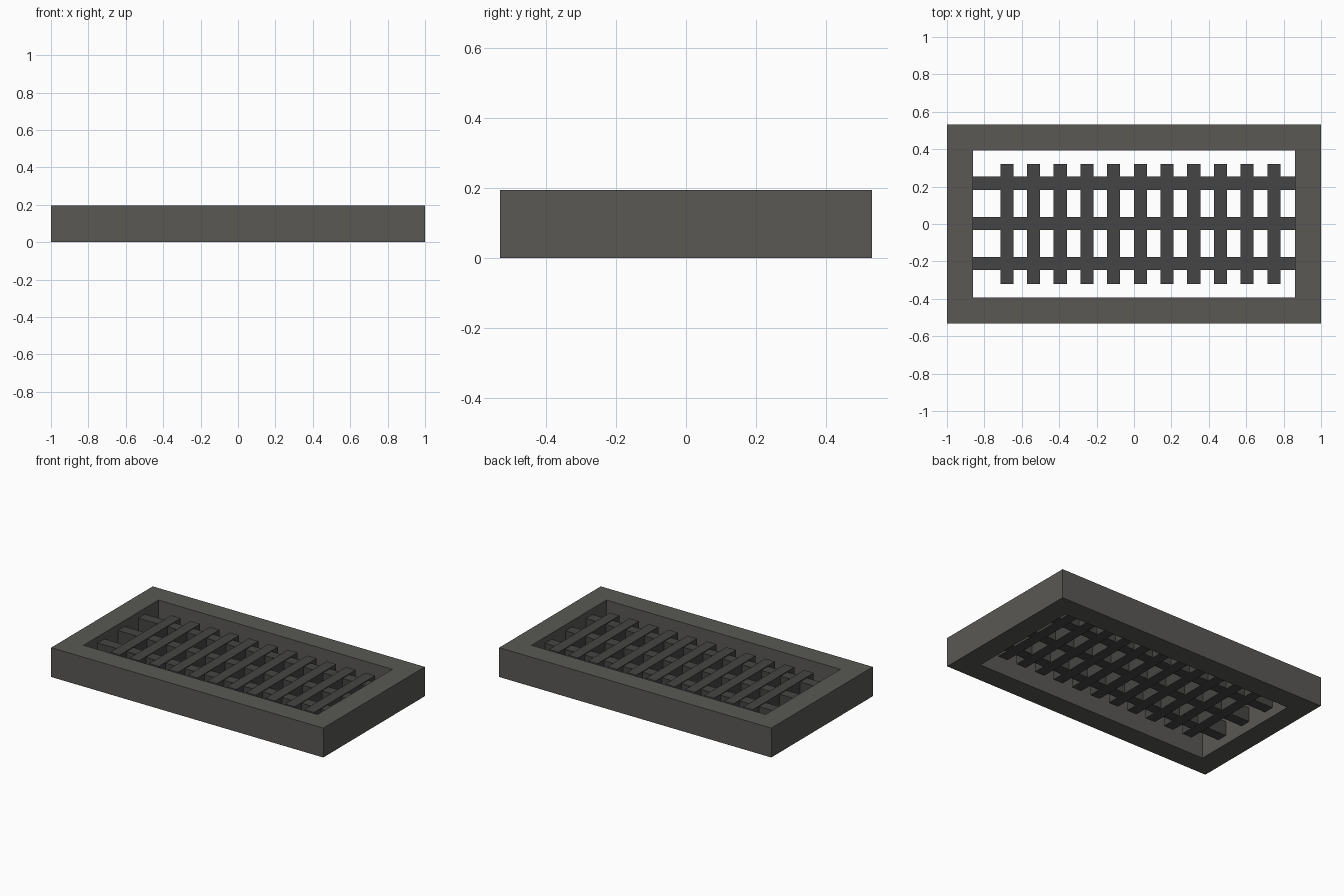
import bpy, bmesh

if "Cube" in bpy.data.objects:
    bpy.data.objects.remove(bpy.data.objects["Cube"])


def material(name, rgb):
    m = bpy.data.materials.new(name)
    m.diffuse_color = (*rgb, 1)
    m.use_nodes = True
    m.node_tree.nodes["Principled BSDF"].inputs["Base Color"].default_value = m.diffuse_color
    return m


def finish(name, bm, mat):
    bmesh.ops.recalc_face_normals(bm, faces=bm.faces)
    mesh = bpy.data.meshes.new(name)
    bm.to_mesh(mesh)
    bm.free()
    mesh.materials.append(mat)
    ob = bpy.data.objects.new(name, mesh)
    bpy.context.collection.objects.link(ob)
    return ob


def bar(name, x0, x1, y0, y1, z0, z1, mat):
    bm = bmesh.new()
    bmesh.ops.create_cube(bm, size=1)
    for v in bm.verts:
        v.co = (x1 if v.co.x > 0 else x0,
                y1 if v.co.y > 0 else y0,
                z1 if v.co.z > 0 else z0)
    return finish(name, bm, mat)


frame_mat = material("frame_grey", (0.10, 0.098, 0.09))
bar_mat = material("bar_grey", (0.06, 0.06, 0.058))

# Rectangular frame: outer and inner loops at bottom and top, joined by quads
H = 0.195
OUT, INN = (1.0, 0.533), (0.86, 0.393)
SIGNS = ((-1, -1), (1, -1), (1, 1), (-1, 1))
bm = bmesh.new()
loops = [[bm.verts.new((sx * w, sy * d, z)) for sx, sy in SIGNS]
         for (w, d), z in ((OUT, 0), (OUT, H), (INN, H), (INN, 0))]
for a, b in zip(loops, loops[1:] + loops[:1]):
    for i in range(4):
        j = (i + 1) % 4
        bm.faces.new((a[i], a[j], b[j], b[i]))
finish("frame", bm, frame_mat)

# Long bars spanning the opening
for i in range(3):
    y = 0.003 + (i - 1) * 0.215
    bar(f"long_bar_{i + 1}", -0.86, 0.86, y - 0.035, y + 0.035, 0.06, 0.155, bar_mat)

# Short cross bars, floating clear of the frame
for i in range(11):
    x = -0.68 + i * 0.1428
    bar(f"cross_bar_{i + 1}", x - 0.035, x + 0.035, -0.32, 0.32, 0.055, 0.16, bar_mat)
